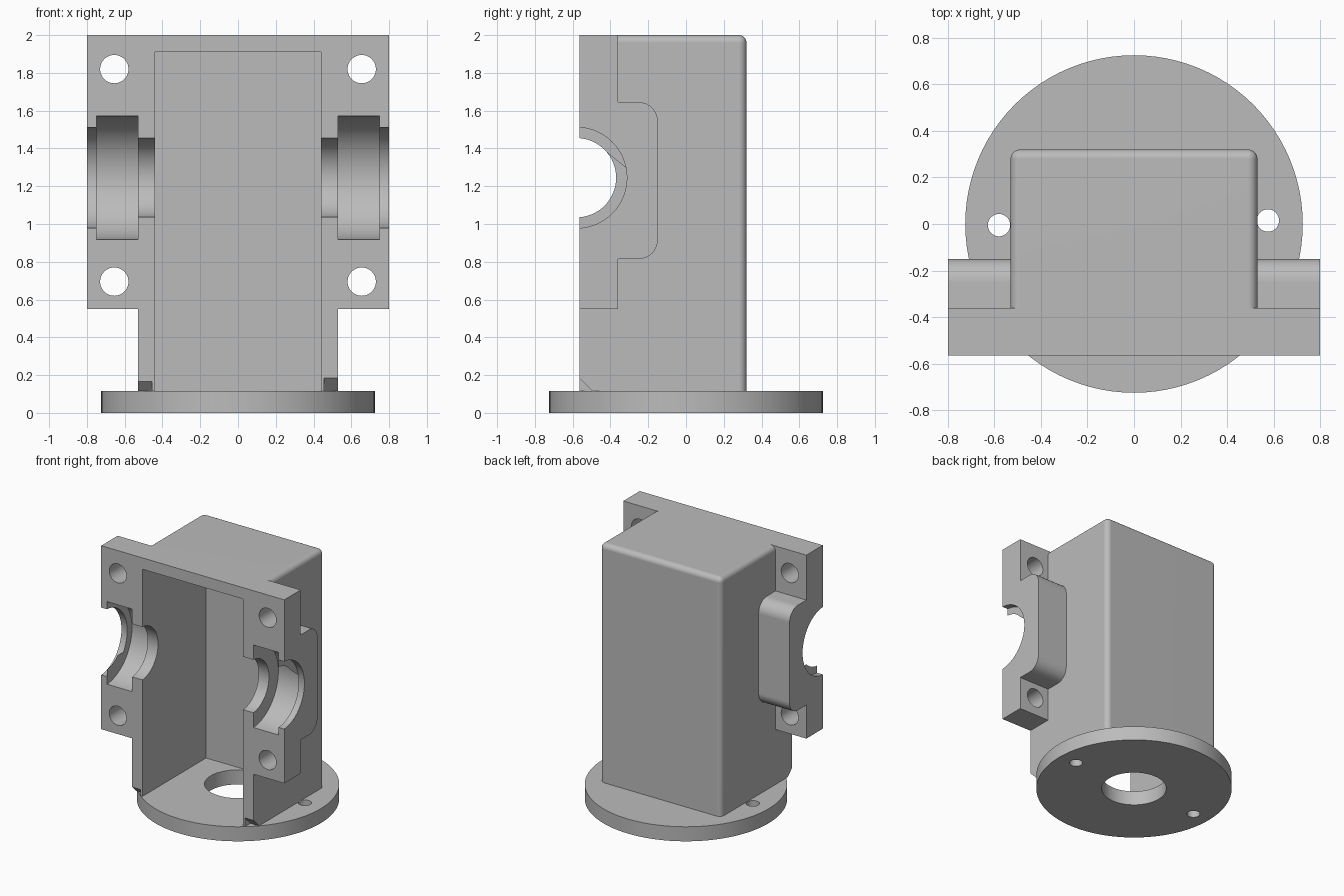
import bpy, bmesh, math
from mathutils import Matrix, Vector

cube = bpy.data.objects.get("Cube")
if cube:
    bpy.data.objects.remove(cube, do_unlink=True)

grey = bpy.data.materials.new("plain grey")
grey.use_nodes = True
colour = (0.5, 0.5, 0.5, 1)
grey.diffuse_color = colour
grey.node_tree.nodes["Principled BSDF"].inputs["Base Color"].default_value = colour


def finish(name, bm):
    bmesh.ops.recalc_face_normals(bm, faces=bm.faces)
    mesh = bpy.data.meshes.new(name)
    bm.to_mesh(mesh)
    bm.free()
    mesh.materials.append(grey)
    ob = bpy.data.objects.new(name, mesh)
    bpy.context.collection.objects.link(ob)
    return ob


def box(name, lo, hi, radius=0, rounded=None):
    """Box between two corners; edges whose midpoint passes the rule are rounded."""
    lo, hi = Vector(lo), Vector(hi)
    bm = bmesh.new()
    bmesh.ops.create_cube(bm, size=1)
    for v in bm.verts:
        v.co = (lo + hi) / 2 + v.co * (hi - lo)
    if rounded:
        edges = [e for e in bm.edges if rounded((e.verts[0].co + e.verts[1].co) / 2)]
        bmesh.ops.bevel(bm, geom=edges, offset=radius, segments=8, profile=0.5, affect='EDGES')
    return finish(name, bm)


def cylinder(name, axis, centre, radius, length, sides=64):
    turn = {'X': Matrix.Rotation(math.pi / 2, 4, 'Y'),
            'Y': Matrix.Rotation(math.pi / 2, 4, 'X'),
            'Z': Matrix.Identity(4)}[axis]
    bm = bmesh.new()
    bmesh.ops.create_cone(bm, cap_ends=True, segments=sides, radius1=radius, radius2=radius,
                          depth=length, matrix=Matrix.Translation(centre) @ turn)
    return finish(name, bm)


def wedge(name, x0, x1, size):
    """Triangular prism under the overhanging front corner."""
    bm = bmesh.new()
    e = 0.02
    side = [bm.verts.new((x0, y, z)) for y, z in (
        (FRONT - e, FLOOR - e), (FRONT + size + e, FLOOR - e), (FRONT - e, FLOOR + size + e))]
    face = bm.faces.new(side)
    new = bmesh.ops.extrude_face_region(bm, geom=[face])["geom"]
    bmesh.ops.translate(bm, vec=(x1 - x0, 0, 0),
                        verts=[g for g in new if isinstance(g, bmesh.types.BMVert)])
    return finish(name, bm)


def combine(target, other, operation):
    mod = target.modifiers.new("combine", 'BOOLEAN')
    mod.operation, mod.solver, mod.object = operation, 'EXACT', other
    bpy.context.view_layer.objects.active = target
    bpy.ops.object.modifier_apply(modifier=mod.name)
    bpy.data.objects.remove(other, do_unlink=True)


def smooth(ob):
    bpy.ops.object.select_all(action='DESELECT')
    ob.select_set(True)
    bpy.context.view_layer.objects.active = ob
    bpy.ops.object.shade_smooth_by_angle(angle=math.radians(30))
    mod = ob.modifiers.new("flat face normals", 'WEIGHTED_NORMAL')
    mod.keep_sharp = True


FRONT, BACK, FLOOR, TOP = -0.565, 0.32, 0.115, 2.0
AXIS_Y, AXIS_Z = -0.58, 1.245

# Housing: rounded box, front flange and bearing boss
housing = box("housing", (-0.53, FRONT, FLOOR), (0.53, BACK, TOP), 0.04,
              lambda m: (m.y > BACK - 0.01 and m.z > FLOOR + 0.01)
              or (m.z > TOP - 0.01 and abs(m.x) > 0.5))
combine(housing, box("flange", (-0.8, FRONT, 0.55), (0.8, -0.36, TOP)), 'UNION')
boss = box("bearing_boss", (-0.8, FRONT, 0.815), (0.8, -0.15, 1.645), 0.1,
           lambda m: m.y > -0.16 and abs(m.x) < 0.1)
combine(housing, boss, 'UNION')

# Open interior
combine(housing, box("cavity", (-0.44, -0.8, 0), (0.44, 0.23, 1.91)), 'DIFFERENCE')

# Stepped bearing seats, bolt holes and lower corner chamfers
combine(housing, cylinder("shaft_bore", 'X', (0, AXIS_Y, AXIS_Z), 0.21, 2), 'DIFFERENCE')
for s in (-1, 1):
    for x, radius, length in ((0.64, 0.327, 0.22), (0.8, 0.267, 0.1)):
        seat = cylinder("bearing_seat", 'X', (s * x, AXIS_Y, AXIS_Z), radius, length)
        combine(housing, seat, 'DIFFERENCE')
    for z in (0.695, 1.82):
        bolt = cylinder("bolt_hole", 'Y', (s * 0.655, -0.46, z), 0.075, 0.4, 40)
        combine(housing, bolt, 'DIFFERENCE')
    ends = sorted((s * 0.455, s * 0.56))
    combine(housing, wedge("corner_cut", *ends, 0.07 if s > 0 else 0.05), 'DIFFERENCE')
smooth(housing)

# Round base with a central opening and two fixing holes
base = cylinder("base_plate", 'Z', (0, 0, FLOOR / 2), 0.725, FLOOR, 96)
for x, y, radius in ((0, 0, 0.24), (-0.58, -0.005, 0.048), (0.575, 0.015, 0.048)):
    combine(base, cylinder("base_hole", 'Z', (x, y, FLOOR / 2), radius, 0.4, 48), 'DIFFERENCE')
smooth(base)
